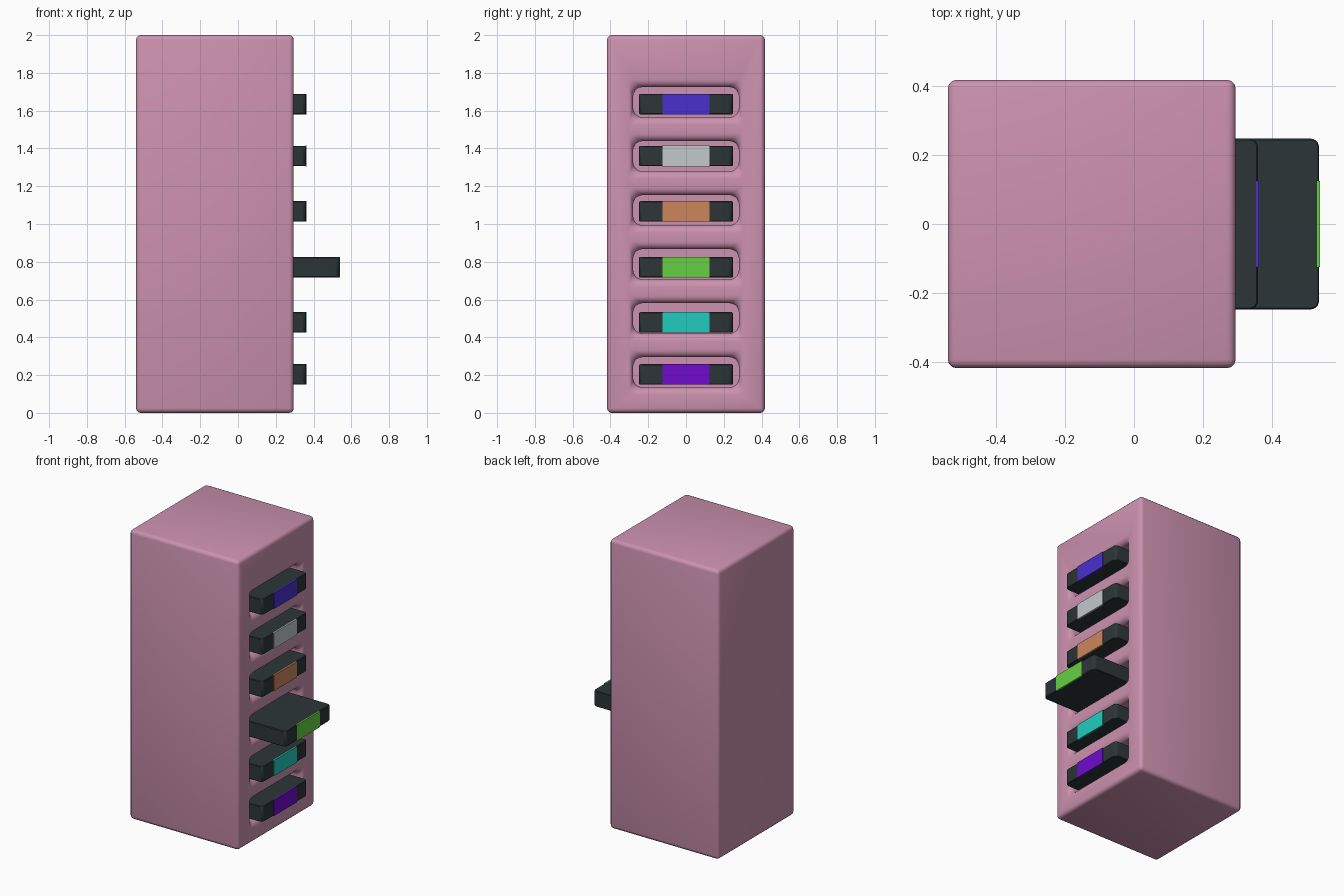
import bpy, bmesh, math

if "Cube" in bpy.data.objects:
    bpy.data.objects.remove(bpy.data.objects["Cube"])


def material(name, rgb):
    m = bpy.data.materials.new(name)
    lin = [((c / 255 + 0.055) / 1.055) ** 2.4 if c > 10 else c / 3295 for c in rgb]
    m.diffuse_color = (*lin, 1)
    m.use_nodes = True
    m.node_tree.nodes["Principled BSDF"].inputs["Base Color"].default_value = m.diffuse_color
    return m


def finish(bm, name, mat):
    bmesh.ops.recalc_face_normals(bm, faces=bm.faces)
    me = bpy.data.meshes.new(name)
    bm.to_mesh(me)
    bm.free()
    ob = bpy.data.objects.new(name, me)
    bpy.context.collection.objects.link(ob)
    if mat:
        me.materials.append(mat)
    return ob


def smooth(ob):
    bpy.ops.object.select_all(action='DESELECT')
    ob.select_set(True)
    bpy.context.view_layer.objects.active = ob
    for m in list(ob.modifiers):
        bpy.ops.object.modifier_apply(modifier=m.name)
    bpy.ops.object.shade_smooth_by_angle(angle=math.radians(35))


def box(name, x0, x1, y, z0, z1, mat, bevel=0, segs=1, plan_bevel=0):
    bm = bmesh.new()
    bmesh.ops.create_cube(bm, size=1)
    for v in bm.verts:
        v.co = (x1 if v.co.x > 0 else x0, math.copysign(y, v.co.y), z1 if v.co.z > 0 else z0)
    if plan_bevel:
        upright = [e for e in bm.edges if abs(e.verts[0].co.z - e.verts[1].co.z) > 1e-4]
        bmesh.ops.bevel(bm, geom=upright, offset=plan_bevel, segments=2, profile=0.5, affect='EDGES')
    if bevel:
        bmesh.ops.bevel(bm, geom=bm.edges[:], offset=bevel, segments=segs, profile=0.5, affect='EDGES')
    return finish(bm, name, mat)


def ring(bm, x, hy, hz, zc, r):
    # rounded rectangle in the yz plane
    vs = []
    for q in range(4):
        cy = (hy - r) * (1 if q in (0, 3) else -1)
        cz = (hz - r) * (1 if q in (0, 1) else -1)
        for i in range(6):
            a = math.radians(90 * q + 18 * i)
            vs.append(bm.verts.new((x, cy + r * math.cos(a), zc + cz + r * math.sin(a))))
    return vs


pink = material("pink", (204, 146, 175))
dark = material("charcoal", (44, 53, 55))

# Cabinet body
FACE = 0.295
cabinet = box("cabinet", -0.54, FACE, 0.418, 0, 2, pink, 0.025, 3)

# Slots with flared, rounded mouths
bm = bmesh.new()
for k in range(6):
    zc = 0.215 + 0.286 * k
    rings = [ring(bm, FACE + 0.03, 0.302, 0.12, zc, 0.02)]
    for i in range(6):
        a = math.radians(18 * i)
        f = 1 - math.sin(a)
        rings.append(ring(bm, FACE - 0.04 * (1 - math.cos(a)),
                          0.28 + 0.022 * f, 0.08 + 0.04 * f, zc, 0.05 - 0.03 * f))
    rings.append(ring(bm, -0.22, 0.28, 0.08, zc, 0.05))
    for a, b in zip(rings, rings[1:]):
        for i in range(24):
            j = (i + 1) % 24
            bm.faces.new((a[i], a[j], b[j], b[i]))
    bm.faces.new(rings[0])
    bm.faces.new(rings[-1])
cutter = finish(bm, "slot_cutter", pink)
cutter.hide_render = True
mod = cabinet.modifiers.new("slots", 'BOOLEAN')
mod.operation = 'DIFFERENCE'
mod.solver = 'EXACT'
mod.object = cutter
smooth(cabinet)
bpy.data.objects.remove(cutter)

# Cartridges with coloured end labels, one pulled out
rows = [(0.204, 0.36, "purple", (112, 12, 204)), (0.479, 0.36, "teal", (33, 204, 188)),
        (0.771, 0.537, "green", (102, 208, 66)), (1.067, 0.36, "orange", (204, 134, 92)),
        (1.36, 0.36, "silver", (194, 200, 202)), (1.635, 0.36, "blue", (72, 48, 206))]
for z, end, colour, rgb in rows:
    cart = box("cartridge_" + colour, end - 0.56, end, 0.248, z - 0.054, z + 0.054,
               dark, 0.004, 1, 0.022)
    smooth(cart)
    box("label_" + colour, end - 0.006, end + 0.003, 0.125, z - 0.0545, z + 0.0545,
        material(colour, rgb))
